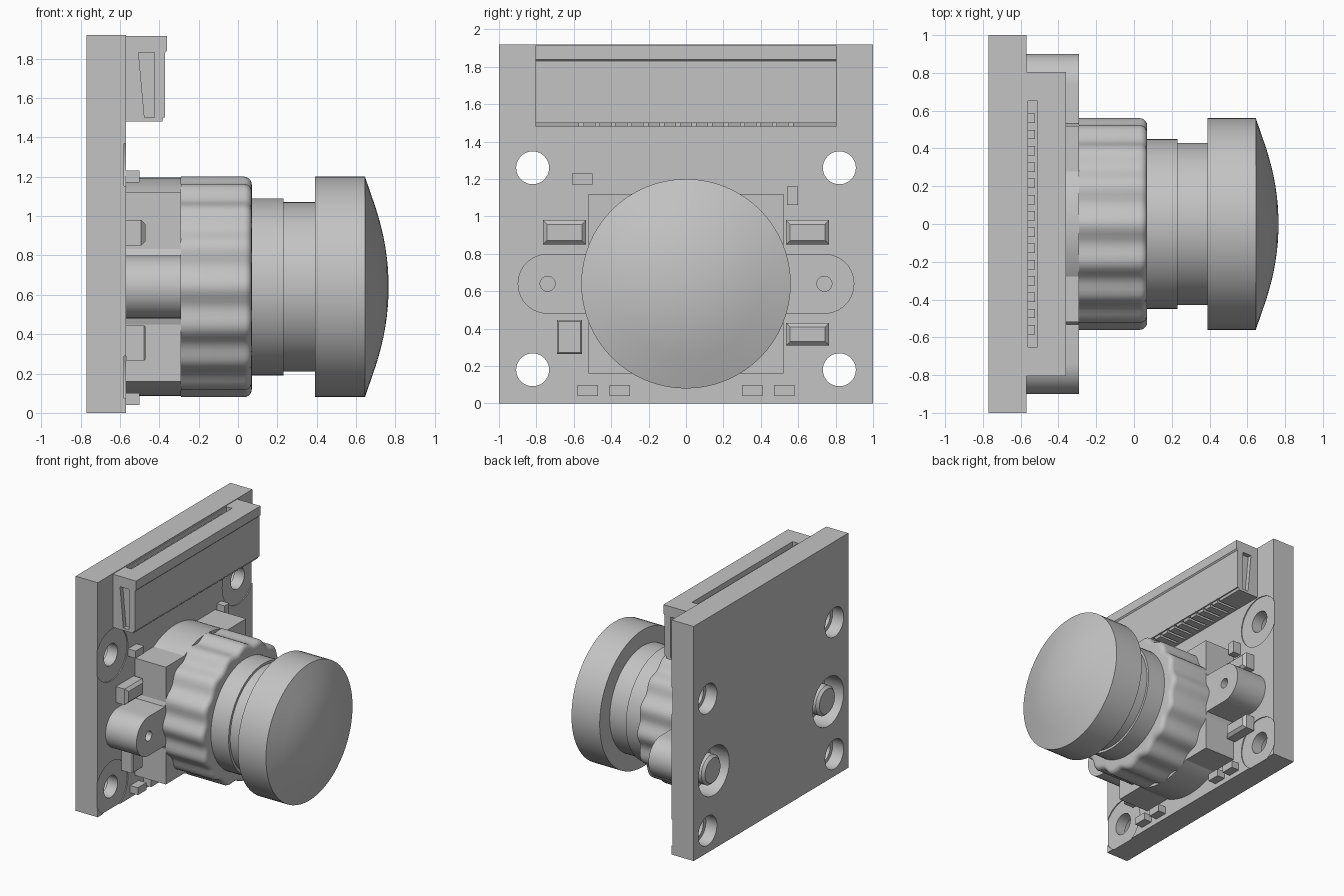
import bpy, bmesh, math
from mathutils import Vector

cube = bpy.data.objects.get("Cube")
if cube:
    bpy.data.objects.remove(cube)

grey = bpy.data.materials.new("light_grey")
grey.use_nodes = True
grey.diffuse_color = (0.55, 0.55, 0.55, 1)
grey.node_tree.nodes["Principled BSDF"].inputs["Base Color"].default_value = grey.diffuse_color

BOARD = -0.57      # front face of the board
AXIS_Z = 0.64      # height of the lens axis


def finish(name, bm, smooth=False):
    bmesh.ops.recalc_face_normals(bm, faces=bm.faces)
    mesh = bpy.data.meshes.new(name)
    bm.to_mesh(mesh)
    bm.free()
    mesh.materials.append(grey)
    ob = bpy.data.objects.new(name, mesh)
    bpy.context.collection.objects.link(ob)
    if smooth:
        select(ob)
        bpy.ops.object.shade_smooth_by_angle(angle=math.radians(30))
    return ob


def select(ob):
    bpy.ops.object.select_all(action='DESELECT')
    ob.select_set(True)
    bpy.context.view_layer.objects.active = ob


def block(name, x, y, z, chamfer=0.0):
    """Box from ranges, optionally chamfered around its +x face."""
    bm = bmesh.new()
    bmesh.ops.create_cube(bm, size=1)
    for v in bm.verts:
        v.co = Vector([r[0] if c < 0 else r[1] for c, r in zip(v.co, (x, y, z))])
    if chamfer:
        edges = [e for e in bm.edges if all(v.co.x > x[1] - 1e-5 for v in e.verts)]
        bmesh.ops.bevel(bm, geom=edges, offset=chamfer, segments=1, affect='EDGES')
    return finish(name, bm)


def prism(name, points, axis, lo, hi, smooth=False):
    """Extrude a 2D outline along x (points are y, z) or along y (points are x, z)."""
    bm = bmesh.new()
    place = (lambda p, d: (d, p[0], p[1])) if axis == 'x' else (lambda p, d: (p[0], d, p[1]))
    a = [bm.verts.new(place(p, lo)) for p in points]
    b = [bm.verts.new(place(p, hi)) for p in points]
    bm.faces.new(a)
    bm.faces.new(b)
    for i in range(len(a)):
        j = (i + 1) % len(a)
        bm.faces.new((a[i], a[j], b[j], b[i]))
    return finish(name, bm, smooth)


def turned(name, profile, y=0.0, z=AXIS_Z, segs=48, flutes=0, depth=0.0):
    """Revolve (x, radius) points about an x-parallel axis, with optional flutes."""
    bm = bmesh.new()
    rings = []
    for x, r in profile:
        ring = []
        for i in range(segs):
            t = math.tau * i / segs
            rr = r - depth * (0.5 - 0.5 * math.cos(flutes * t))
            ring.append(bm.verts.new((x, y + rr * math.cos(t), z + rr * math.sin(t))))
        rings.append(ring)
    for a, b in zip(rings, rings[1:]):
        for i in range(segs):
            j = (i + 1) % segs
            bm.faces.new((a[i], a[j], b[j], b[i]))
    bm.faces.new(rings[0])
    bm.faces.new(rings[-1])
    return finish(name, bm, True)


def carve(ob, cutters):
    for c in cutters:
        c.hide_render = True
        mod = ob.modifiers.new("cut", 'BOOLEAN')
        mod.operation = 'DIFFERENCE'
        mod.solver = 'EXACT'
        mod.object = c
        select(ob)
        bpy.ops.object.modifier_apply(modifier=mod.name)
        bpy.data.objects.remove(c)
    select(ob)
    bpy.ops.object.shade_smooth_by_angle(angle=math.radians(30))


# Board with screw holes, shallow front pads and rear peg sockets
board = block("board", (-0.77, BOARD), (-1, 1), (0, 1.92))
cutters = []
for s in (-1, 1):
    for z in (0.18, 1.26):
        cutters += [turned("hole_cutter", [(-0.9, 0.088), (-0.4, 0.088)], s * 0.82, z),
                    turned("rear_cutter", [(-0.9, 0.12), (-0.67, 0.12)], s * 0.82, z),
                    turned("pad_cutter", [(BOARD - 0.008, 0.21), (-0.4, 0.21)], s * 0.82, z)]
    cutters.append(turned("socket_cutter", [(-0.9, 0.2), (-0.6, 0.2)], s * 0.74))
carve(board, cutters)

# Lens holder: square base, round collar, side ears with pegs
block("holder_base", (BOARD, -0.29), (-0.52, 0.52), (0.16, 1.12))
turned("holder_collar", [(BOARD, 0.555), (-0.29, 0.555)], segs=64)
for side, s in (("right", -1), ("left", 1)):
    arc = [math.pi * (i / 20 - 0.5) for i in range(21)]
    outline = [(s * (0.74 + 0.16 * math.cos(t)), AXIS_Z + 0.16 * math.sin(t)) for t in arc]
    outline += [(s * 0.45, AXIS_Z + 0.16), (s * 0.45, AXIS_Z - 0.16)]
    ear = prism("ear_" + side, outline, 'x', BOARD, -0.29)
    carve(ear, [turned("ear_cutter", [(-0.45, 0.04), (-0.2, 0.04)], s * 0.74, segs=24)])
    turned("peg_" + side, [(-0.76, 0.1), (-0.74, 0.12), (-0.58, 0.12)], s * 0.74, segs=32)

# Fluted focus ring with rounded front edge
bend = [(0.03 + 0.04 * math.sin(t), 0.52 + 0.04 * math.cos(t))
        for t in (math.pi / 2 * i / 5 for i in range(6))]
turned("focus_ring", [(-0.29, 0.56)] + bend, segs=128, flutes=16, depth=0.03)

# Barrel, front cap and domed glass
turned("lens_barrel", [(0.05, 0.45), (0.23, 0.45), (0.23, 0.43), (0.4, 0.43)], segs=64)
dome = [(0.765 - 1.25 + math.sqrt(1.25 ** 2 - r * r), r)
        for r in (0.4 * (1 - i / 8) for i in range(8))]
turned("lens_cap", [(0.39, 0.56), (0.645, 0.56), (0.70, 0.4)] + dome[1:] + [(0.765, 0.004)], segs=64)

# Ribbon connector with side pockets, top slot and bottom notches
housing = prism("connector", [(BOARD, 1.48), (-0.385, 1.48), (-0.38, 1.5), (-0.37, 1.5),
                              (-0.37, 1.83), (-0.36, 1.84), (-0.36, 1.915), (BOARD, 1.915)],
                'y', -0.805, 0.805)
pocket = [(-0.505, 1.83), (-0.475, 1.5), (-0.425, 1.5), (-0.425, 1.83)]
cutters = [prism("pocket_cutter", pocket, 'y', *sorted((s * 0.77, s * 0.9))) for s in (-1, 1)]
cutters.append(block("slot_cutter", (-0.56, -0.51), (-0.65, 0.65), (1.6, 2)))
pitch = [-0.56 + 1.12 * i / 13 for i in range(14)]
cutters += [block("notch_cutter", (-0.55, -0.3), (y - 0.011, y + 0.011), (1.4, 1.502)) for y in pitch]
carve(housing, cutters)
for y in pitch:
    block("connector_pin", (-0.56, -0.525), (y - 0.025, y + 0.025), (1.6, 1.88))

# Surface-mounted components: y range, z range, front x, chamfer
for y, z, top, chamfer in [
        ((-0.765, -0.535), (0.85, 0.98), -0.47, 0.022),
        ((0.535, 0.765), (0.85, 0.98), -0.47, 0.022),
        ((0.535, 0.765), (0.31, 0.43), -0.47, 0.022),
        ((-0.69, -0.555), (0.265, 0.445), -0.47, 0.008),
        ((-0.61, -0.50), (1.17, 1.23), -0.5, 0),
        ((0.54, 0.60), (1.06, 1.16), -0.5, 0)]:
    block("component", (BOARD, top), y, z, chamfer)
for s in (-1, 1):
    for y in (0.355, 0.525):
        block("small_component", (BOARD, -0.5), (s * y - 0.055, s * y + 0.055), (0.04, 0.1))
